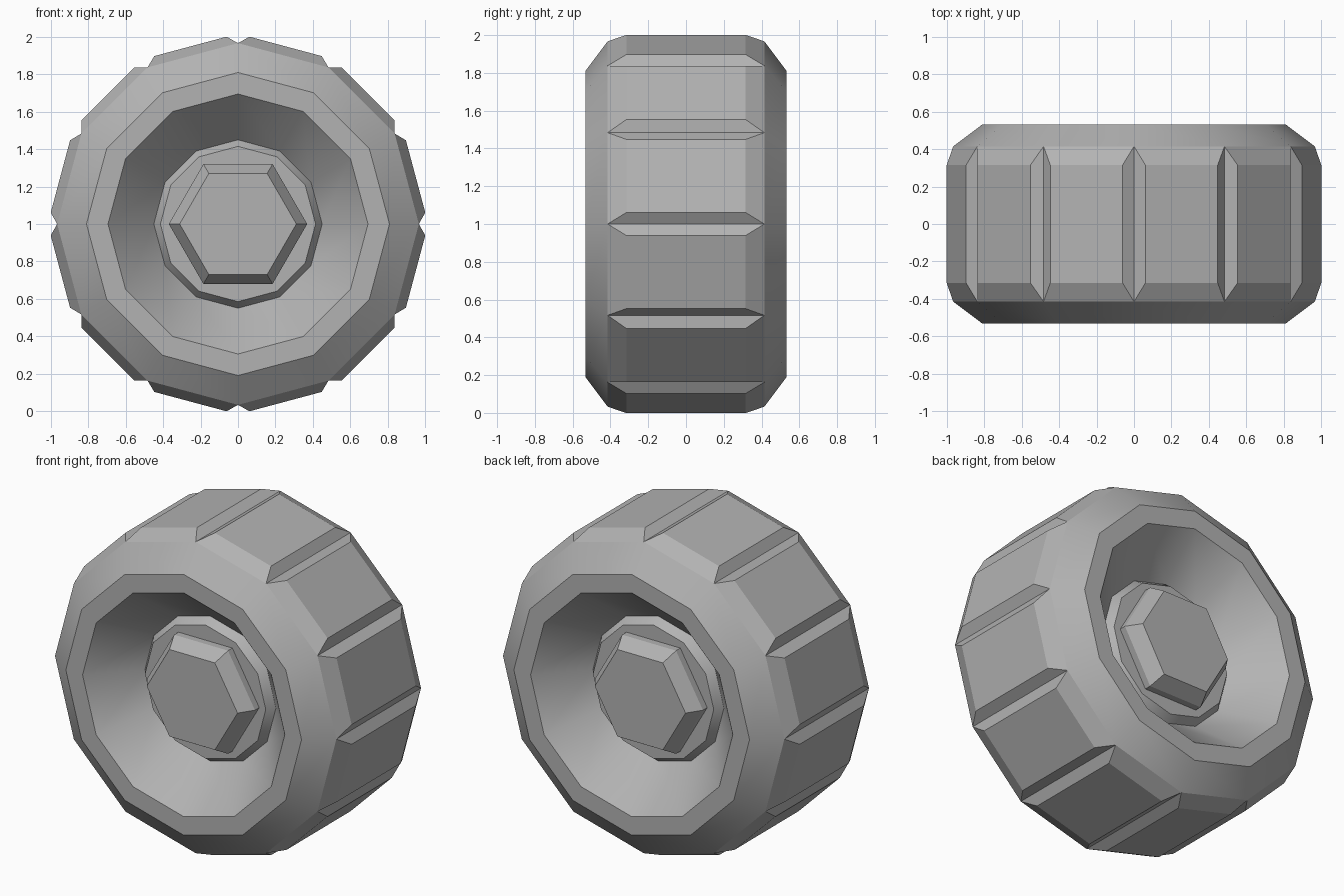
import bpy, bmesh
from math import sin, cos, pi, radians
from mathutils import Vector

if "Cube" in bpy.data.objects:
    bpy.data.objects.remove(bpy.data.objects["Cube"])

CENTRE = Vector((0, 0, 1))
GREY = bpy.data.materials.new("dark_grey")
GREY.diffuse_color = (0.45, 0.45, 0.45, 1)
GREY.use_nodes = True
GREY.node_tree.nodes["Principled BSDF"].inputs["Base Color"].default_value = GREY.diffuse_color


def lathe(half_profile, sides):
    """Revolve a (radius, depth) half profile about Y, mirrored front to back."""
    bm = bmesh.new()
    profile = [(r, -y) for r, y in half_profile] + [(r, y) for r, y in reversed(half_profile)]
    rings = [[bm.verts.new((r * cos(2 * pi * i / sides), y, r * sin(2 * pi * i / sides)))
              for i in range(sides)] for r, y in profile]
    bands = []
    for a, b in zip(rings, rings[1:]):
        bands.append([bm.faces.new((a[i], a[(i + 1) % sides], b[(i + 1) % sides], b[i]))
                      for i in range(sides)])
    bm.faces.new(rings[0])
    bm.faces.new(rings[-1])
    bmesh.ops.recalc_face_normals(bm, faces=bm.faces[:])
    return bm, bands


def finish(bm, name, flat=()):
    """Smooth gentle edges, keep hard edges sharp, and make the object."""
    flat = set(flat)
    for f in bm.faces:
        f.smooth = f not in flat
    for e in bm.edges:
        e.smooth = len(e.link_faces) == 2 and e.calc_face_angle() < radians(30.5) \
            and not any(f in flat for f in e.link_faces)
    mesh = bpy.data.meshes.new(name)
    bm.to_mesh(mesh)
    bm.free()
    mesh.materials.append(GREY)
    ob = bpy.data.objects.new(name, mesh)
    ob.location = CENTRE
    bpy.context.collection.objects.link(ob)
    return ob


# Tyre with dished rim and hub
bm, bands = lathe([(0.415, 0.32), (0.45, 0.27), (0.695, 0.533),
                   (0.81, 0.533), (0.967, 0.415)], 12)
tread = bands[len(bands) // 2]

# Raised tapered tread blocks, leaving V grooves between them
made = bmesh.ops.inset_individual(bm, faces=tread, thickness=0.02)["faces"]
for f in tread:
    f.normal_update()
    n = f.normal.copy()
    tangent = n.cross(Vector((0, 1, 0)))
    for v in f.verts:
        t = 0.2 if v.co.dot(tangent) > 0 else -0.2
        y = 0.315 if v.co.y > 0 else -0.315
        v.co = n * 0.983 + tangent * t + Vector((0, y, 0))
bm.normal_update()
finish(bm, "wheel", list(tread) + list(made))

# Hexagonal wheel nut, showing on both sides
bm, bands = lathe([(0.312, 0.45), (0.37, 0.362)], 6)
finish(bm, "wheel_nut", bm.faces[:])
